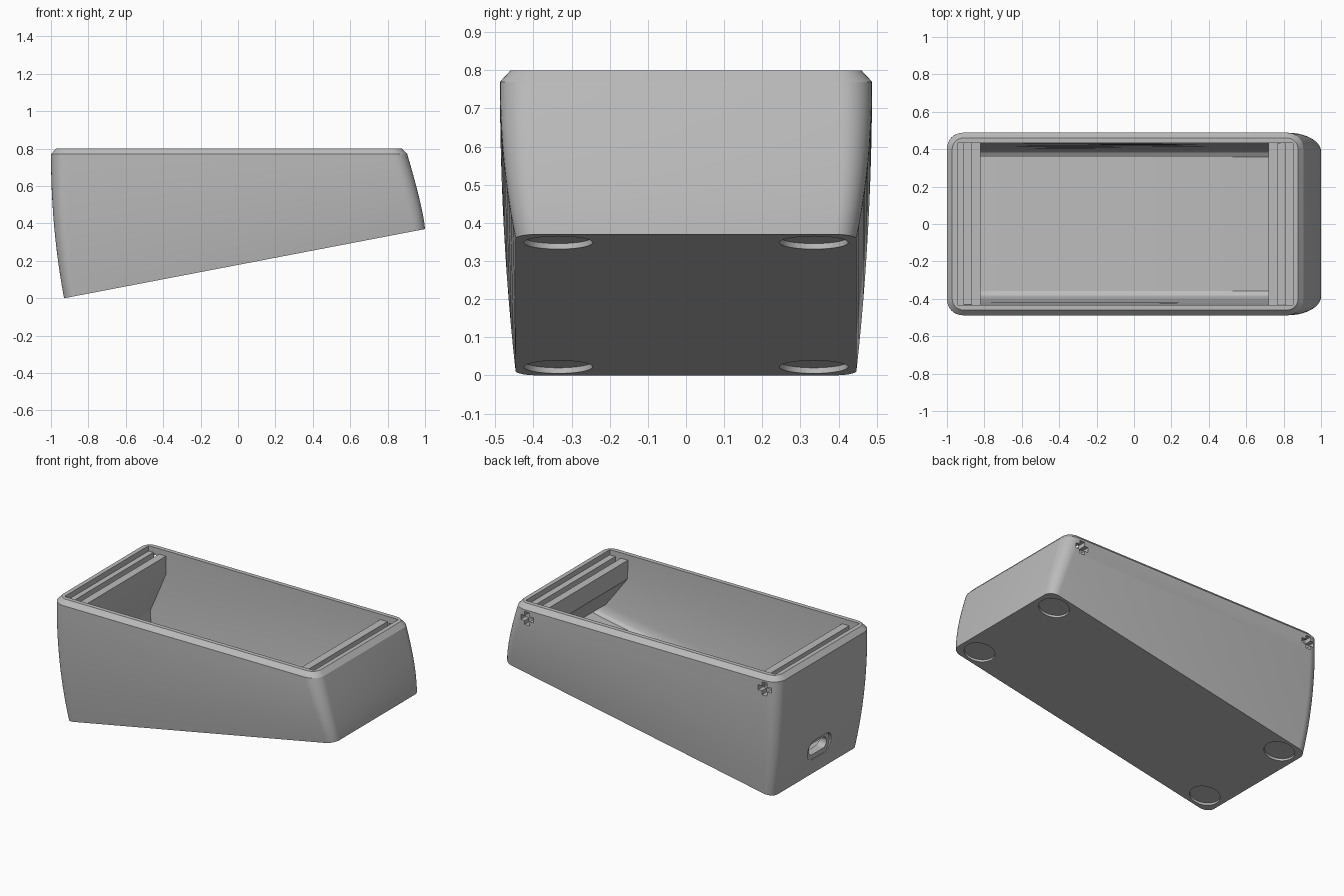
import bpy, bmesh, math
from mathutils import Matrix, Vector

if "Cube" in bpy.data.objects:
    bpy.data.objects.remove(bpy.data.objects["Cube"])

grey = bpy.data.materials.new("matte grey")
grey.use_nodes = True
colour = (0.5, 0.5, 0.5, 1)
grey.diffuse_color = colour
grey.node_tree.nodes["Principled BSDF"].inputs["Base Color"].default_value = colour

SLOPE = 0.37 / 1.93
RIM = 0.8


def base_z(x):
    return SLOPE * (x + 0.93)


def finish(name, bm):
    bmesh.ops.recalc_face_normals(bm, faces=bm.faces)
    me = bpy.data.meshes.new(name)
    bm.to_mesh(me)
    bm.free()
    me.materials.append(grey)
    ob = bpy.data.objects.new(name, me)
    bpy.context.collection.objects.link(ob)
    return ob


def rounded_rect(x0, x1, hw, r, seg=8):
    """Plan outline, sharp when r is zero."""
    if r == 0:
        return [(x1, -hw), (x1, hw), (x0, hw), (x0, -hw)]
    pts = []
    corners = [(x1 - r, -hw + r), (x1 - r, hw - r), (x0 + r, hw - r), (x0 + r, -hw + r)]
    for k, (cx, cy) in enumerate(corners):
        for i in range(seg + 1):
            a = math.pi / 2 * (k - 1 + i / seg)
            pts.append((cx + r * math.cos(a), cy + r * math.sin(a)))
    return pts


def loft(name, rings):
    bm = bmesh.new()
    loops = [[bm.verts.new(p) for p in ring] for ring in rings]
    n = len(loops[0])
    for a, b in zip(loops, loops[1:]):
        for i in range(n):
            j = (i + 1) % n
            bm.faces.new((a[i], a[j], b[j], b[i]))
    bm.faces.new(loops[0][::-1])
    bm.faces.new(loops[-1])
    return finish(name, bm)


def section(t, wall, r, floor=0.0, top=RIM - 0.03, lift=0.0):
    """One ring of the bulging body, from the sloped base (t=0) to the rim (t=1)."""
    x0 = -1 + 0.07 * (1 - t) ** 2 + wall
    x1 = 1 - 0.095 * t ** 1.3 - wall
    hw = 0.447 + 0.041 * (1 - (1 - t) ** 2) - wall
    return [(x, y, (base_z(x) + floor) * (1 - t) + top * t + lift)
            for x, y in rounded_rect(x0, x1, hw, r)]


def prism(name, outline, a, b, place):
    """Extrude a 2D outline from a to b; place maps (u, v, depth) to a point."""
    return loft(name, [[place(u, v, d) for u, v in outline] for d in (a, b)])


def cut(target, cutter):
    mod = target.modifiers.new("cut", 'BOOLEAN')
    mod.operation = 'DIFFERENCE'
    mod.solver = 'EXACT'
    mod.object = cutter
    cutter.hide_render = True
    bpy.context.view_layer.objects.active = target
    bpy.ops.object.modifier_apply(modifier=mod.name)
    bpy.data.objects.remove(cutter)


# Outer shell with chamfered rim
STEPS = 12
outer = [section(i / STEPS, 0, 0.06 + 0.025 * i / STEPS) for i in range(STEPS + 1)]
outer.append(section(1, 0.028, 0.06, lift=0.03))
shell = loft("case_shell", outer)

# Cavity with a softened floor edge
inner = [section(0, 0.09, 0, 0.045), section(0.03, 0.068, 0, 0.045)]
inner += [section(i / STEPS, 0.056, 0, 0.045) for i in range(1, STEPS + 1)]
inner.append(section(1, 0.056, 0, lift=0.1))
cut(shell, loft("cavity_cutter", inner))

# Shallow foot recesses in the sloped base
tilt = Matrix.Rotation(-math.atan(SLOPE), 4, 'Y')
for x in (-0.815, 0.885):
    for y in (-0.335, 0.335):
        bm = bmesh.new()
        bmesh.ops.create_cone(bm, cap_ends=True, segments=40, radius1=0.09,
                              radius2=0.09, depth=0.03,
                              matrix=Matrix.Translation(Vector((x, y, base_z(x)))) @ tilt)
        cut(shell, finish("foot_cutter", bm))

# Cable port in the tall end: wide recess, then a narrower through slot
for w, h, depth in ((0.12, 0.065, -0.945), (0.09, 0.035, -0.8)):
    slot = rounded_rect(-w, w, h, h * 0.95)
    cut(shell, prism("port_cutter", slot, -1.1, depth,
                     lambda u, v, d: (d, u, v + 0.17)))

# Cross-shaped openings at the back, under the rim
for x in (-0.905, 0.8):
    for w, h in ((0.045, 0.016), (0.018, 0.042)):
        cut(shell, prism("cross_cutter", rounded_rect(-w, w, h, 0), 0.4, 0.6,
                         lambda u, v, d: (x + u, d, v + 0.715)))

# Grooved rails inside both ends, on sloping brackets
MID = -0.05


def rail(name, side, foot):
    top, groove, under = 0.765, 0.70, 0.645
    prof = [(0.91, top), (0.86, top), (0.86, groove), (0.82, groove),
            (0.82, top), (0.77, top), (0.77, under), (0.91, foot)]
    return prism(name, [(MID + side * u, v) for u, v in prof], -0.44, 0.44,
                 lambda u, v, d: (u, d, v))


rails = [rail("tall_end_rail", -1, 0.30), rail("short_end_rail", 1, 0.45)]

# Smooth body, crisp edges
for ob in [shell] + rails:
    bpy.ops.object.select_all(action='DESELECT')
    ob.select_set(True)
    bpy.context.view_layer.objects.active = ob
    bpy.ops.object.shade_smooth_by_angle(angle=math.radians(25))
